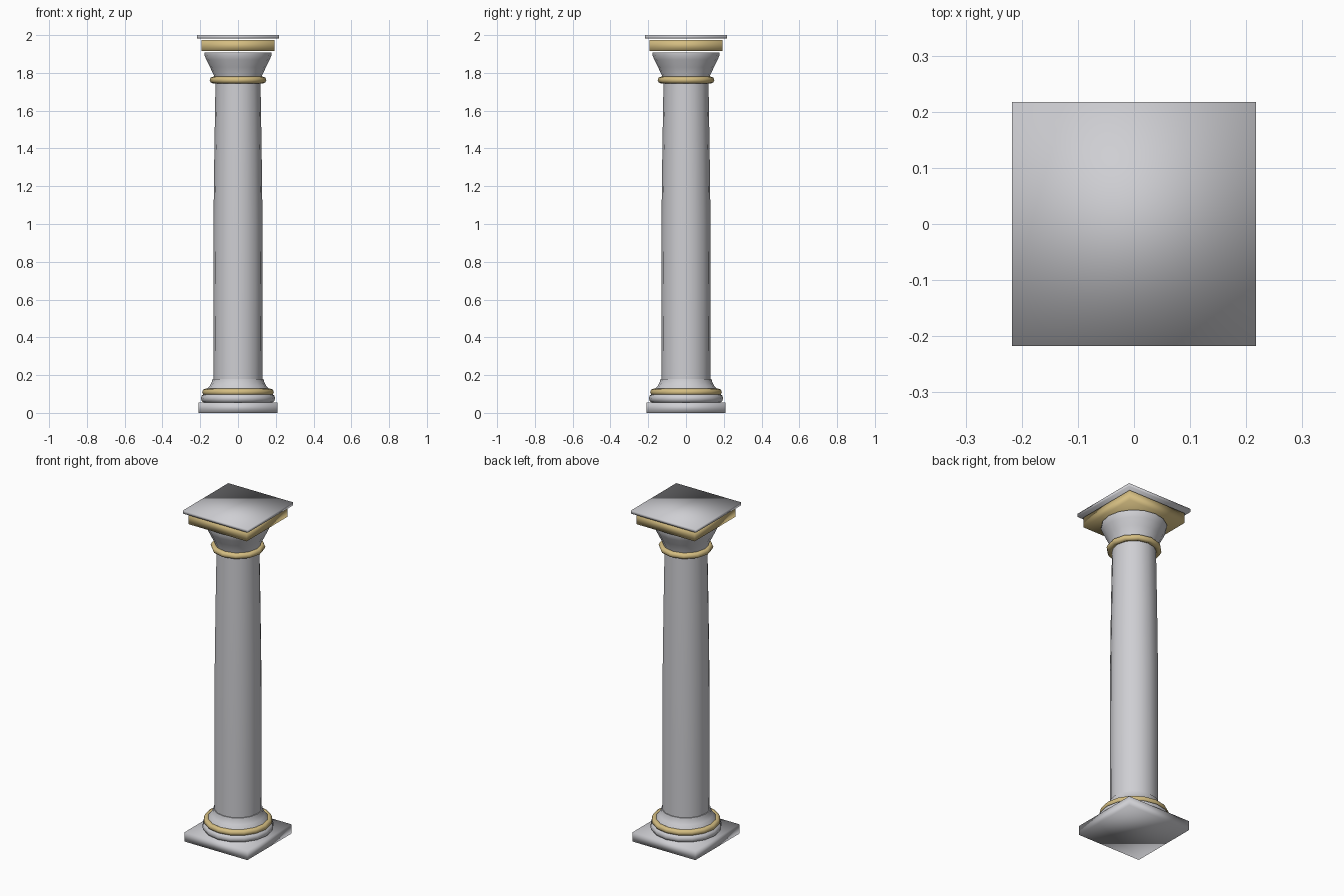
import bpy, bmesh, math

cube = bpy.data.objects.get("Cube")
if cube:
    bpy.data.objects.remove(cube, do_unlink=True)


def material(name, rgb):
    m = bpy.data.materials.new(name)
    m.use_nodes = True
    col = (*rgb, 1)
    m.diffuse_color = col
    m.node_tree.nodes["Principled BSDF"].inputs["Base Color"].default_value = col
    return m


marble = material("pale grey marble", (0.62, 0.62, 0.65))
gold = material("soft gold", (0.66, 0.51, 0.22))


def finish(bm, name, mat, angle=None):
    bmesh.ops.recalc_face_normals(bm, faces=bm.faces)
    for f in bm.faces:
        f.smooth = True
    me = bpy.data.meshes.new(name)
    bm.to_mesh(me)
    bm.free()
    me.materials.append(mat)
    ob = bpy.data.objects.new(name, me)
    bpy.context.collection.objects.link(ob)
    if angle:
        bpy.ops.object.select_all(action='DESELECT')
        ob.select_set(True)
        bpy.context.view_layer.objects.active = ob
        bpy.ops.object.shade_smooth_by_angle(angle=math.radians(angle))


def slab(name, half, z0, z1, mat):
    """Square block with softly blended shading."""
    bm = bmesh.new()
    bmesh.ops.create_cube(bm, size=1)
    for v in bm.verts:
        v.co = (v.co.x * 2 * half, v.co.y * 2 * half, z0 if v.co.z < 0 else z1)
    finish(bm, name, mat)


def turned(name, profile, mat, sides=16, closed=False):
    """Lathe a (radius, height) profile around the z axis."""
    bm = bmesh.new()
    rings = [[bm.verts.new((r * math.cos(math.tau * i / sides),
                            r * math.sin(math.tau * i / sides), z))
              for i in range(sides)] for r, z in profile]
    pairs = list(zip(rings, rings[1:]))
    if closed:
        pairs.append((rings[-1], rings[0]))
    for a, b in pairs:
        for i in range(sides):
            j = (i + 1) % sides
            bm.faces.new((a[i], a[j], b[j], b[i]))
    if not closed:
        bm.faces.new(rings[0])
        bm.faces.new(rings[-1])
    finish(bm, name, mat, 50)


def band(name, outer, z, thick, mat, sides):
    """Rounded ring with the given outer radius."""
    steps = [math.tau * k / 8 for k in range(8)]
    turned(name, [(outer - thick + thick * math.cos(a), z + thick * math.sin(a))
                  for a in steps], mat, sides, True)


# Base
slab("plinth", 0.21, 0, 0.056, marble)
turned("base_cushion", [(0.17, 0.05), (0.19, 0.06), (0.197, 0.075),
                        (0.192, 0.092), (0.17, 0.105)], marble)
band("base_gold_ring", 0.19, 0.11, 0.018, gold, 16)
turned("base_flare", [(0.175, 0.1), (0.165, 0.125), (0.148, 0.145),
                      (0.138, 0.165), (0.135, 0.18)], marble)

# Shaft
turned("shaft", [(0.13, 0.17), (0.131, 0.6), (0.13, 1.0),
                 (0.125, 1.4), (0.119, 1.76)], marble)

# Capital
band("neck_gold_ring", 0.15, 1.762, 0.018, gold, 12)
turned("capital_bell", [(0.122, 1.76), (0.127, 1.785), (0.148, 1.83),
                        (0.168, 1.87), (0.178, 1.895), (0.178, 1.908)], marble)
slab("gold_abacus", 0.194, 1.915, 1.975, gold)
slab("top_slab", 0.217, 1.982, 2.0, marble)
